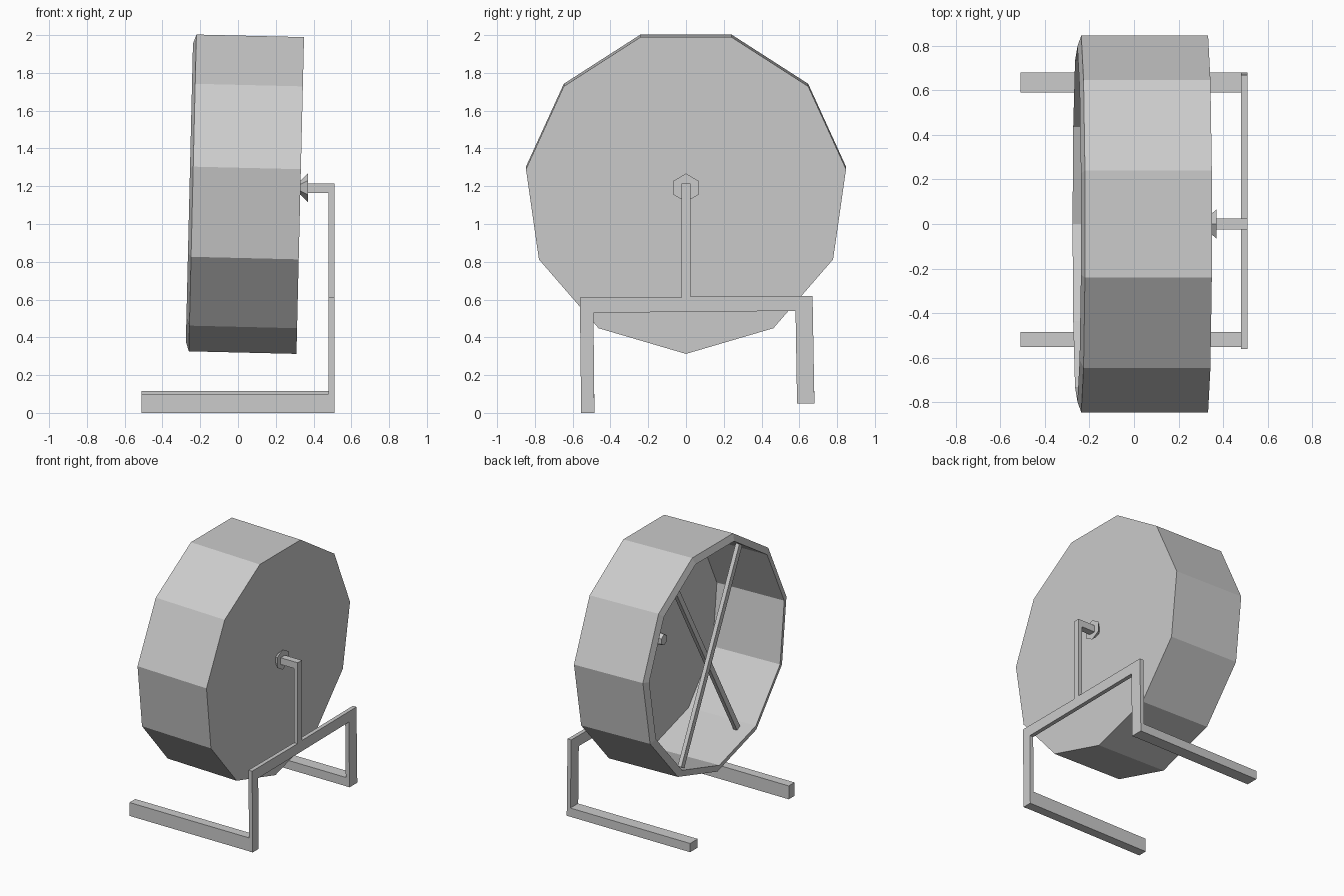
import bpy, bmesh, math
from mathutils import Matrix

if "Cube" in bpy.data.objects:
    bpy.data.objects.remove(bpy.data.objects["Cube"])

I = Matrix.Identity(4)


def finish(name, bm, matrix=I):
    bmesh.ops.recalc_face_normals(bm, faces=bm.faces)
    me = bpy.data.meshes.new(name)
    bm.to_mesh(me)
    bm.free()
    ob = bpy.data.objects.new(name, me)
    ob.matrix_world = matrix
    bpy.context.collection.objects.link(ob)
    return ob


def lathe_x(name, profile, sides, start, matrix=I):
    """Rings of (x, radius) around the x axis; both ends are capped."""
    bm = bmesh.new()
    rings = []
    for x, r in profile:
        ring = []
        for k in range(sides):
            a = start + 2 * math.pi * k / sides
            ring.append(bm.verts.new((x, r * math.sin(a), r * math.cos(a))))
        rings.append(ring)
    for a, b in zip(rings, rings[1:]):
        for k in range(sides):
            n = (k + 1) % sides
            bm.faces.new((a[k], a[n], b[n], b[k]))
    bm.faces.new(rings[0])
    bm.faces.new(rings[-1])
    return finish(name, bm, matrix)


def extrude_x(name, outline, x0, x1):
    """Extrude a (y, z) outline from x0 to x1."""
    bm = bmesh.new()
    face = bm.faces.new([bm.verts.new((x0, y, z)) for y, z in outline])
    out = bmesh.ops.extrude_face_region(bm, geom=[face])
    moved = [v for v in out["geom"] if isinstance(v, bmesh.types.BMVert)]
    bmesh.ops.translate(bm, verts=moved, vec=(x1 - x0, 0, 0))
    return finish(name, bm)


def box(name, size, matrix):
    bm = bmesh.new()
    bmesh.ops.create_cube(bm, size=1)
    bmesh.ops.scale(bm, verts=bm.verts, vec=size)
    return finish(name, bm, matrix)


def rect(y0, y1, z0, z1):
    return [(y0, z0), (y1, z0), (y1, z1), (y0, z1)]


# Eleven-sided drum, open on the -x side and slightly tilted
tilt = Matrix.Translation((0.045, 0, 1.175)) @ Matrix.Rotation(math.radians(1.37), 4, 'Y')
lathe_x("wheel_drum",
        [(0.285, 0.856), (-0.285, 0.856), (-0.302, 0.805), (0.255, 0.805)],
        11, math.pi / 11, tilt)

# Crossed spokes inside the open side
for name, x, angle in (("front_spoke", -0.245, 28), ("rear_spoke", -0.19, -28)):
    box(name, (0.03, 0.04, 1.57),
        tilt @ Matrix.Translation((x, 0, 0)) @ Matrix.Rotation(math.radians(angle), 4, 'X'))

# Hub flare outside the drum and tapered hub inside
lathe_x("outer_hub", [(0.325, 0.03), (0.37, 0.075)], 6, 0, Matrix.Translation((0, 0, 1.192)))
lathe_x("inner_hub", [(0.31, 0.06), (0.18, 0.04)], 6, 0, Matrix.Translation((0, 0, 1.192)))

# Axle arm
extrude_x("axle_arm", rect(-0.025, 0.025, 1.165, 1.215), 0.33, 0.48)

# Stand frame: two legs, crossbar and centre post in one outline
extrude_x("stand_frame", [
    (-0.555, 0), (-0.485, 0), (-0.49, 0.53), (0.58, 0.54), (0.588, 0.05), (0.68, 0.05),
    (0.67, 0.62), (0.025, 0.615), (0.025, 1.215), (-0.025, 1.215), (-0.025, 0.61),
    (-0.562, 0.61)], 0.48, 0.51)

# Feet running forward under the wheel
extrude_x("left_foot", rect(-0.553, -0.485, 0, 0.1), -0.51, 0.48)
extrude_x("right_foot", rect(0.59, 0.68, 0.05, 0.115), -0.51, 0.48)
